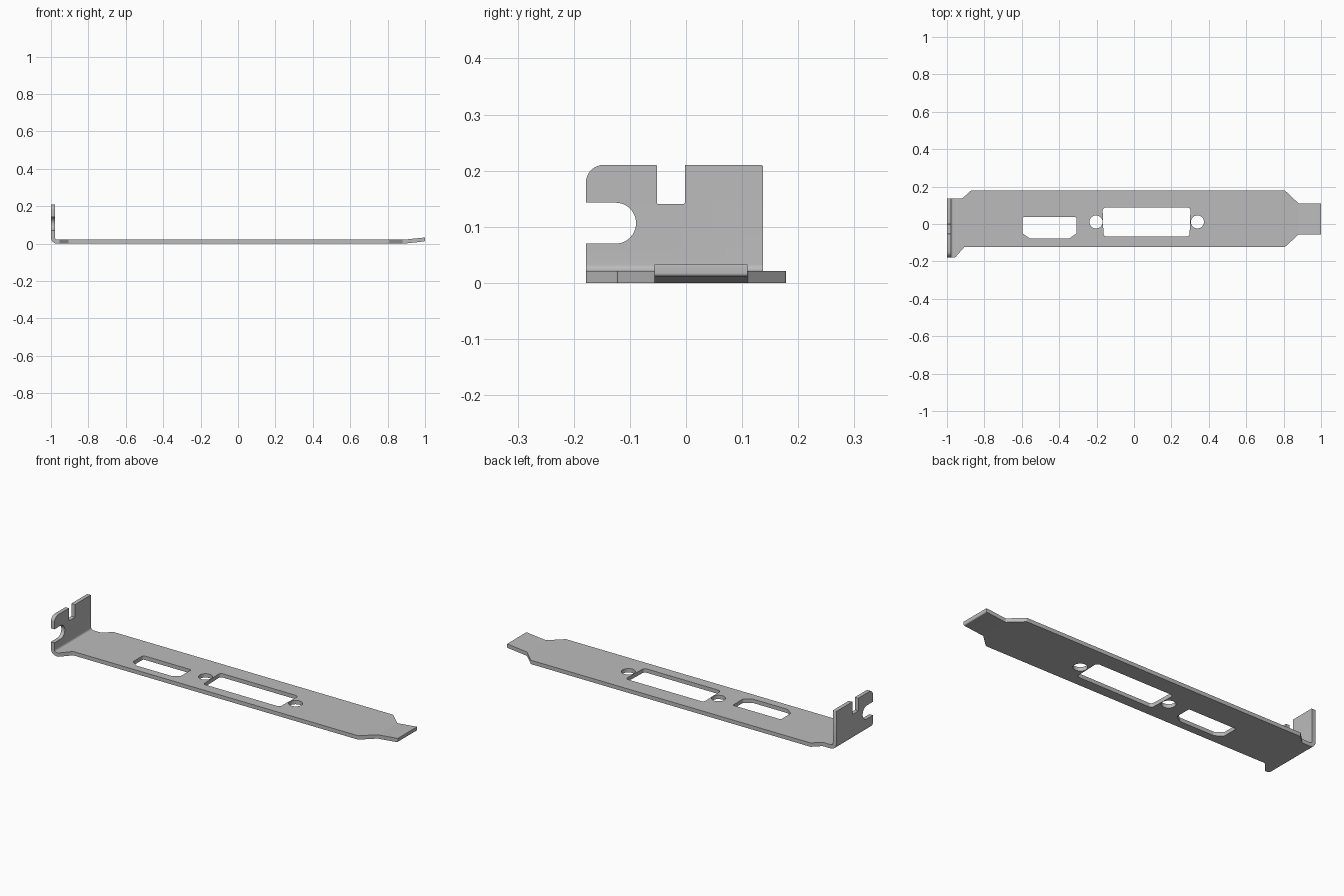
import bpy, bmesh, math
from mathutils import Vector

cube = bpy.data.objects.get("Cube")
if cube:
    bpy.data.objects.remove(cube, do_unlink=True)

steel = bpy.data.materials.new("grey_steel")
steel.use_nodes = True
GREY = (0.5, 0.5, 0.5, 1)
steel.diffuse_color = GREY
steel.node_tree.nodes["Principled BSDF"].inputs["Base Color"].default_value = GREY


def rounded(corners, steps=8):
    """Outline from (u, v, fillet radius) corners; radius may be left out."""
    out = []
    n = len(corners)
    for i, c in enumerate(corners):
        p = Vector(c[:2])
        r = c[2] if len(c) > 2 else 0
        if not r:
            out.append(p)
            continue
        a = (Vector(corners[i - 1][:2]) - p).normalized()
        b = (Vector(corners[(i + 1) % n][:2]) - p).normalized()
        half = a.angle(b) / 2
        centre = p + (a + b).normalized() * (r / math.sin(half))
        start = p + a * (r / math.tan(half)) - centre
        end = p + b * (r / math.tan(half)) - centre
        sweep = start.angle_signed(end)
        for k in range(steps + 1):
            t = -sweep * k / steps
            out.append(centre + Vector((start.x * math.cos(t) - start.y * math.sin(t),
                                        start.x * math.sin(t) + start.y * math.cos(t))))
    return out


def prism(name, outline, axis, low, high):
    """Extrude a flat outline along one axis."""
    place = {"x": lambda p, d: (d, p[0], p[1]),
             "y": lambda p, d: (p[0], d, p[1]),
             "z": lambda p, d: (p[0], p[1], d)}[axis]
    bm = bmesh.new()
    face = bm.faces.new([bm.verts.new(place(p, low)) for p in outline])
    res = bmesh.ops.extrude_face_region(bm, geom=[face])
    move = Vector(place((0, 0), high - low))
    bmesh.ops.translate(bm, vec=move,
                        verts=[v for v in res["geom"] if isinstance(v, bmesh.types.BMVert)])
    bmesh.ops.recalc_face_normals(bm, faces=bm.faces)
    mesh = bpy.data.meshes.new(name)
    bm.to_mesh(mesh)
    bm.free()
    mesh.materials.append(steel)
    ob = bpy.data.objects.new(name, mesh)
    bpy.context.collection.objects.link(ob)
    return ob


def carve(ob, cutter, operation="DIFFERENCE"):
    mod = ob.modifiers.new("carve", "BOOLEAN")
    mod.operation, mod.object, mod.solver = operation, cutter, "EXACT"
    bpy.context.view_layer.objects.active = ob
    bpy.ops.object.modifier_apply(modifier=mod.name)
    bpy.data.objects.remove(cutter, do_unlink=True)


# Bent sheet: upright flange at one end, slightly raised tongue at the other
bracket = prism("slot_bracket", rounded([
    (-1, 0, 0.033), (0.885, 0, 0.1), (1, 0.012, 0.006), (1, 0.033, 0.002),
    (0.885, 0.021, 0.1), (-0.979, 0.021, 0.012), (-0.979, 0.211), (-1, 0.211)]),
    "y", -0.3, 0.3)

# Plan outline with stepped shoulders
carve(bracket, prism("plan_outline", rounded([
    (-1.1, -0.178), (-0.955, -0.178, 0.01), (-0.906, -0.122, 0.01), (0.808, -0.122, 0.01),
    (0.88, -0.056, 0.01), (1.1, -0.056), (1.1, 0.11), (0.88, 0.11, 0.01),
    (0.808, 0.178, 0.01), (-0.874, 0.178, 0.01), (-0.917, 0.137, 0.01), (-1.1, 0.137)]),
    "z", -0.1, 0.4), "INTERSECT")

# Flange outline: screw notch, top slot and rounded corners
carve(bracket, prism("flange_outline", rounded([
    (-0.25, -0.1), (0.25, -0.1), (0.25, 0.05), (0.1375, 0.05), (0.1375, 0.2105, 0.005),
    (-0.002, 0.2105, 0.002), (-0.002, 0.141, 0.002), (-0.052, 0.141, 0.002),
    (-0.052, 0.2105, 0.002), (-0.1785, 0.2105, 0.032), (-0.1785, 0.143),
    (-0.089, 0.143, 0.0364), (-0.089, 0.07, 0.0364), (-0.25, 0.07)]),
    "x", -1.2, 1.2), "INTERSECT")

# Connector openings
carve(bracket, prism("small_port", rounded([
    (-0.596, 0.037, 0.01), (-0.596, -0.05, 0.01), (-0.556, -0.078, 0.015),
    (-0.347, -0.078, 0.015), (-0.307, -0.05, 0.01), (-0.307, 0.037, 0.01)]),
    "z", -0.1, 0.1))
carve(bracket, prism("wide_port", rounded([
    (-0.168, 0.088, 0.016), (-0.163, -0.066, 0.016),
    (0.297, -0.066, 0.016), (0.302, 0.088, 0.016)]), "z", -0.1, 0.1))

# Screw holes beside the wide opening
for x in (-0.203, 0.339):
    ring = [(x + 0.035 * math.cos(k * math.tau / 32), 0.011 + 0.035 * math.sin(k * math.tau / 32))
            for k in range(32)]
    carve(bracket, prism("screw_hole", ring, "z", -0.1, 0.1))

bpy.ops.object.select_all(action="DESELECT")
bracket.select_set(True)
bpy.context.view_layer.objects.active = bracket
bpy.ops.object.shade_smooth_by_angle(angle=math.radians(30))
